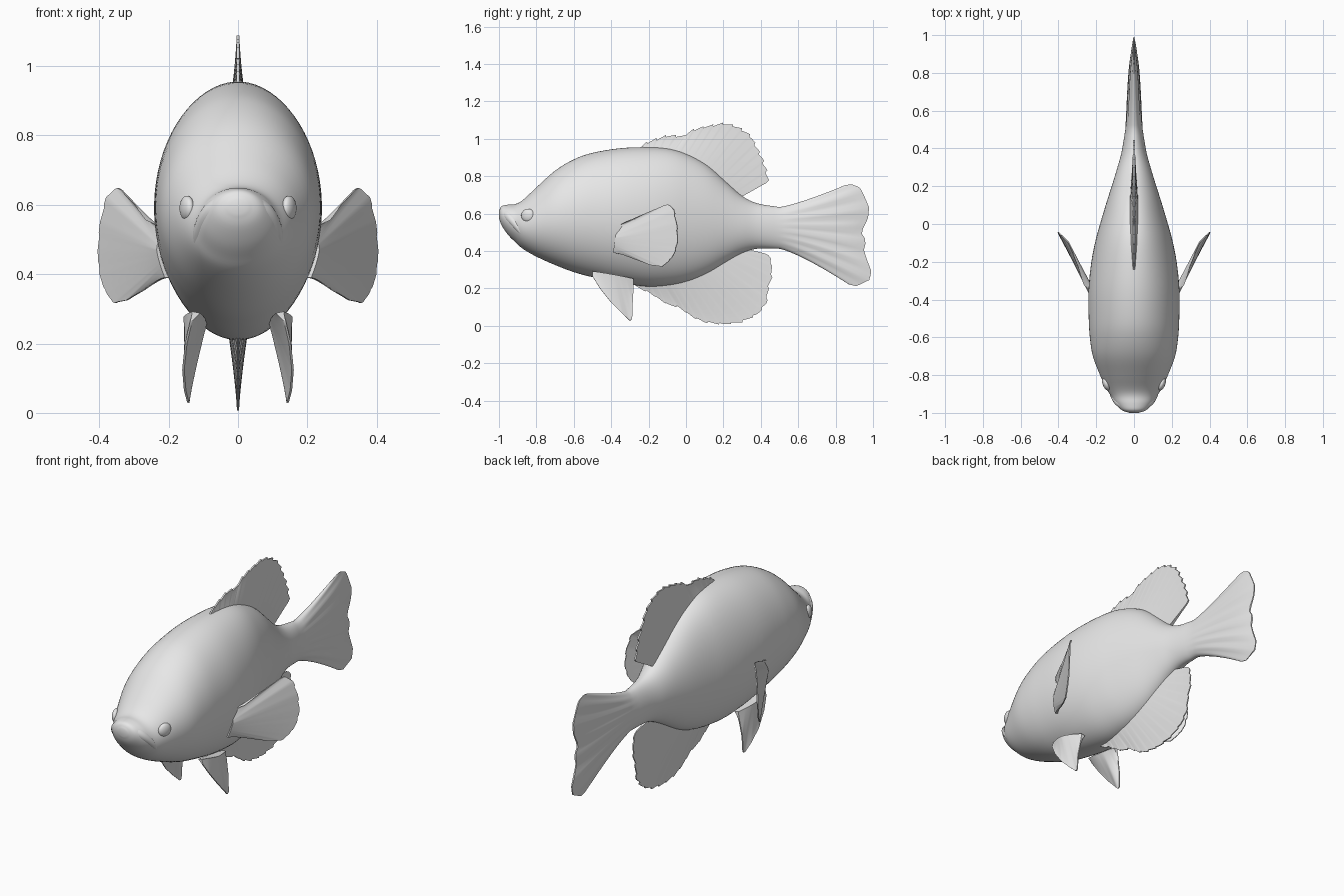
import bpy, bmesh, math
from mathutils import Vector

if "Cube" in bpy.data.objects:
    bpy.data.objects.remove(bpy.data.objects["Cube"])

grey = bpy.data.materials.new("plain_grey")
grey.diffuse_color = (0.8, 0.8, 0.8, 1)
grey.use_nodes = True
grey.node_tree.nodes["Principled BSDF"].inputs["Base Color"].default_value = grey.diffuse_color


def finish(bm, name, angle=50):
    bmesh.ops.remove_doubles(bm, verts=bm.verts, dist=1e-5)
    bmesh.ops.recalc_face_normals(bm, faces=bm.faces)
    me = bpy.data.meshes.new(name)
    bm.to_mesh(me)
    bm.free()
    me.materials.append(grey)
    me.shade_smooth()
    me.set_sharp_from_angle(angle=math.radians(angle))
    ob = bpy.data.objects.new(name, me)
    bpy.context.collection.objects.link(ob)
    return ob


def resample(points, n):
    """Evenly spaced points along a polyline."""
    pts = [Vector(p) for p in points]
    run = [0]
    for a, b in zip(pts, pts[1:]):
        run.append(run[-1] + (b - a).length)
    out, k = [], 0
    for i in range(n):
        d = run[-1] * i / (n - 1)
        while k < len(pts) - 2 and d > run[k + 1]:
            k += 1
        out.append(pts[k].lerp(pts[k + 1], (d - run[k]) / (run[k + 1] - run[k])))
    return out


def smooth_path(points, steps):
    """Catmull-Rom through the points."""
    p = [Vector(q) for q in points]
    p = [2 * p[0] - p[1]] + p + [2 * p[-1] - p[-2]]
    out = []
    for a, b, c, d in zip(p, p[1:], p[2:], p[3:]):
        for i in range(steps):
            t = i / steps
            out.append(0.5 * (2 * b + (c - a) * t + (2 * a - 5 * b + 4 * c - d) * t * t
                              + (3 * b - a - 3 * c + d) * t ** 3))
    return out + [p[-2]]


def loft(bm, loops):
    """Skin closed loops and close both ends with mirrored strips."""
    rows = [[bm.verts.new(c) for c in loop] for loop in loops]
    n = len(rows[0])
    for a, b in zip(rows, rows[1:]):
        for i in range(n):
            j = (i + 1) % n
            bm.faces.new((a[i], a[j], b[j], b[i]))
    for r in (rows[0], rows[-1]):
        for i in range(n // 2):
            quad = list(dict.fromkeys((r[i], r[i + 1], r[n - 1 - i - 1], r[n - 1 - i])))
            if len(quad) > 2:
                bm.faces.new(quad)
            if i + 1 >= n - 1 - i - 1:
                break


def fin(name, root, edge, thick, normal, teeth=0, amp=0.0, n=90, m=10, tip=0.003):
    """Tapered blade between a root line and an outer edge."""
    nrm = Vector(normal).normalized()
    roots, edges = resample(root, n), resample(edge, n)
    loops = []
    for i, (r, e) in enumerate(zip(roots, edges)):
        v = i / (n - 1)
        d = e - r
        if d.length > 1e-4:
            e = e + d.normalized() * amp * (((v * teeth) % 1) - 0.5)
        wide = 0.3 + 0.7 * math.sin(math.pi * v)
        front, back = [], []
        for k in range(m + 1):
            s = k / m
            off = nrm * (thick * wide * (1 - s) ** 1.3 + tip)
            c = r.lerp(e, s)
            front.append(c + off)
            back.append(c - off)
        loops.append(front + back[::-1])
    bm = bmesh.new()
    loft(bm, loops)
    return finish(bm, name)


# Body: (y, bottom, top) with half widths, lofted from snout to tail root
spine = [(-1.0, .575, .615), (-.985, .535, .64), (-.95, .485, .648), (-.91, .445, .652),
         (-.87, .41, .675), (-.8, .37, .74), (-.7, .325, .83), (-.6, .287, .89),
         (-.5, .26, .925), (-.35, .228, .95), (-.2, .21, .955), (-.08, .217, .945),
         (.02, .238, .912), (.12, .28, .855), (.22, .342, .765), (.3, .388, .695),
         (.38, .412, .655), (.5, .412, .635)]
halves = [.025, .065, .098, .122, .148, .18, .218, .234, .24, .241, .226, .202,
          .174, .144, .112, .088, .066, .046]
SEG = 72
profile = smooth_path(spine, 4)
widths = [v.x for v in smooth_path([(h, 0, 0) for h in halves], 4)]
loops = []
for (y, lo, hi), w in zip(profile, widths):
    loops.append([Vector((w * math.sin(a), y, (lo + hi) / 2 - (hi - lo) / 2 * math.cos(a)))
                  for a in (2 * math.pi * (i + .5) / SEG for i in range(SEG))])

# Tail: the last body ring fans out to a scalloped trailing edge
tail_edge = resample([(0, .87, .222), (0, .91, .212), (0, .98, .245), (0, .992, .29), (0, .965, .36),
                      (0, .95, .41), (0, .965, .455), (0, .935, .50), (0, .972, .57),
                      (0, .98, .63), (0, .955, .69), (0, .93, .74), (0, .885, .757),
                      (0, .85, .752)], 201)
last = loops[-1]
for k in range(1, 17):
    s = k / 16
    ring = []
    for i, p in enumerate(last):
        a = 2 * math.pi * (i + .5) / SEG
        t = (1 - math.cos(a)) / 2
        e = tail_edge[round(t * 200)]
        ripple = 1 + .22 * s * math.cos(t * 44)
        half = (.046 * (1 - s) ** 1.2 + .02 * s * (1 - s ** 4) + .004 * s) * ripple
        ring.append(Vector((half * math.sin(a), p.y + (e.y - p.y) * s,
                            p.z + (e.z - p.z) * s ** 1.25)))
    loops.append(ring)
bm = bmesh.new()
loft(bm, loops)
finish(bm, "body_and_tail", 60)

# Dorsal fin
fin("dorsal_fin",
    [(0, -.25, .93), (0, -.1, .93), (0, 0, .89), (0, .1, .84), (0, .2, .75), (0, .28, .68)],
    [(0, -.25, .955), (0, -.2, .985), (0, -.1, 1.018), (0, -.01, 1.015), (0, .03, 1.045),
     (0, .1, 1.065), (0, .2, 1.083), (0, .26, 1.07), (0, .31, 1.045), (0, .35, 1.01),
     (0, .375, .96), (0, .41, .89), (0, .43, .83), (0, .44, .77)],
    .02, (1, 0, 0), teeth=17, amp=.016, n=137, tip=.004)

# Anal fin
fin("anal_fin",
    [(0, -.27, .24), (0, -.1, .24), (0, 0, .26), (0, .1, .3), (0, .2, .36), (0, .29, .42)],
    [(0, -.27, .21), (0, -.2, .18), (0, -.1, .115), (0, -.04, .1), (0, .04, .045),
     (0, .1, .02), (0, .2, .008), (0, .3, .022), (0, .38, .06), (0, .43, .12),
     (0, .44, .2), (0, .46, .27), (0, .455, .36), (0, .43, .385)],
    .03, (1, 0, 0), teeth=17, amp=.012, n=137)

# Paired parts
for side, s in (("right", 1), ("left", -1)):
    def flip(pts):
        return [(x * s, y, z) for x, y, z in pts]

    fin(side + "_pectoral_fin",
        flip([(.215, -.36, .535), (.22, -.37, .47), (.205, -.385, .39)]),
        flip([(.265, -.32, .556), (.295, -.22, .60), (.335, -.12, .642), (.35, -.09, .65),
              (.378, -.065, .62), (.395, -.05, .55), (.402, -.043, .47), (.397, -.055, .4),
              (.378, -.09, .345), (.355, -.13, .317), (.32, -.19, .325), (.27, -.27, .355),
              (.225, -.35, .385)]),
        .014, (.87 * s, -.5, 0), teeth=11, amp=.006)

    fin(side + "_pelvic_fin",
        flip([(.12, -.5, .29), (.125, -.4, .27), (.11, -.28, .25)]),
        flip([(.135, -.5, .265), (.15, -.46, .2), (.158, -.4, .125), (.153, -.34, .065),
              (.143, -.3, .027), (.143, -.288, .032), (.14, -.285, .12), (.125, -.28, .21)]),
        .03, (s, 0, .2), n=50)

    # Eye
    bm = bmesh.new()
    bmesh.ops.create_uvsphere(bm, u_segments=28, v_segments=16, radius=.036)
    for v in bm.verts:
        x, y, z = v.co.x * .55, v.co.y, v.co.z
        v.co = (s * (.147 + x + .25 * y), -.845 + y, .59 + z)
    finish(bm, side + "_eye")

# Upper lip: a tapered roll arching over the snout
arch = [(-.122, -.86, .47), (-.108, -.9, .53), (-.07, -.945, .585), (0, -.968, .612),
        (.07, -.945, .585), (.108, -.9, .53), (.122, -.86, .47)]
path = smooth_path(arch, 6)
loops = []
for i, c in enumerate(path):
    t = (path[min(i + 1, len(path) - 1)] - path[max(i - 1, 0)]).normalized()
    u = t.cross(Vector((0, 1, .5))).normalized()
    w = t.cross(u)
    r = .004 + .026 * math.sin(math.pi * i / (len(path) - 1)) ** .7
    loops.append([c + r * (u * math.cos(a) + w * math.sin(a))
                  for a in (2 * math.pi * (k + .5) / 16 for k in range(16))])
bm = bmesh.new()
loft(bm, loops)
finish(bm, "upper_lip")
